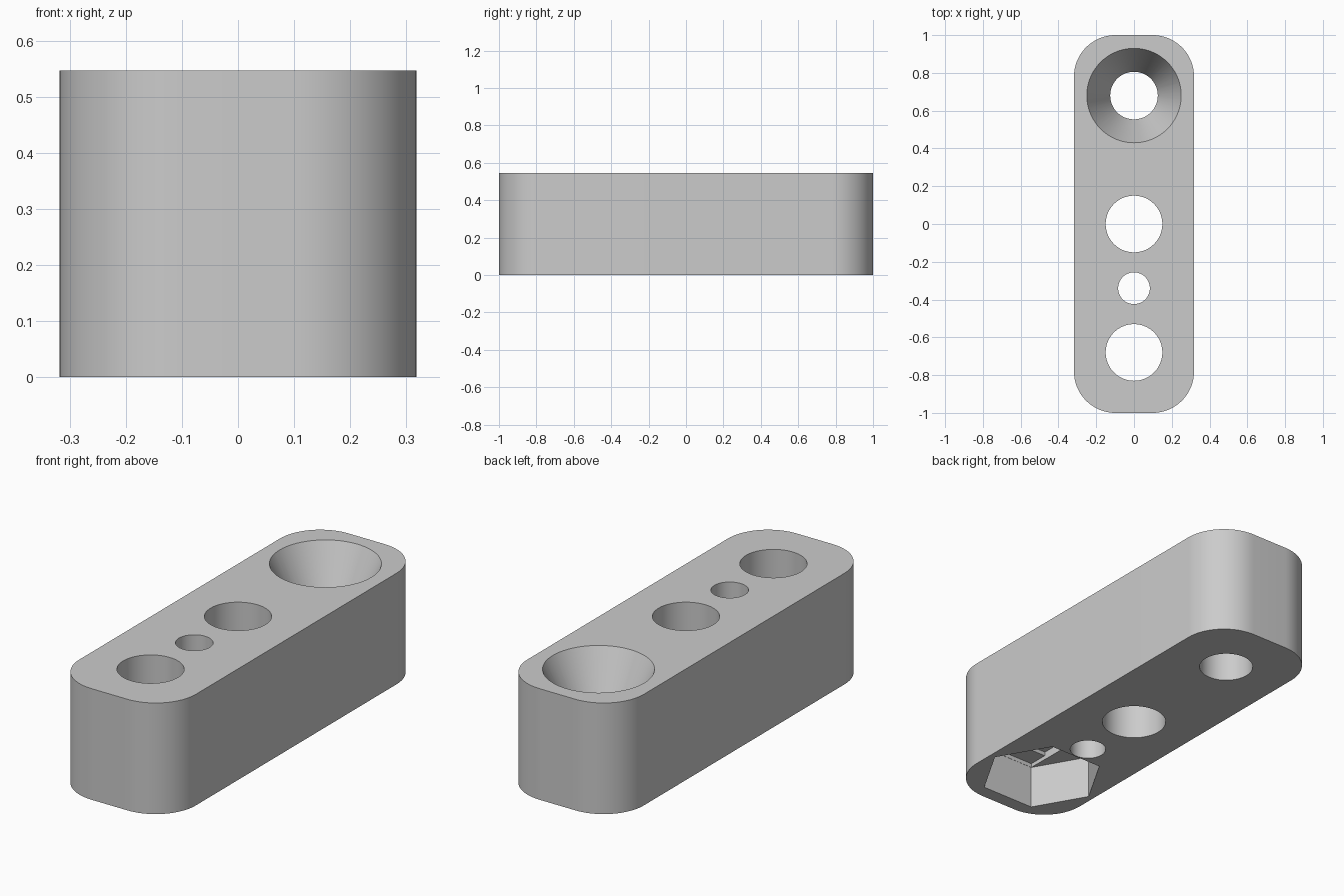
import bpy, bmesh
from math import pi, cos, sin, radians

if "Cube" in bpy.data.objects:
    bpy.data.objects.remove(bpy.data.objects["Cube"], do_unlink=True)

HALF_W, HALF_L, HEIGHT, CORNER = 0.318, 1.0, 0.547, 0.22
OVER = 0.05  # how far cutters poke out of the block

grey = bpy.data.materials.new("light grey")
grey.use_nodes = True
grey.diffuse_color = (0.6, 0.6, 0.6, 1)
grey.node_tree.nodes["Principled BSDF"].inputs["Base Color"].default_value = (0.6, 0.6, 0.6, 1)


def loft(name, rings):
    """Closed solid through (outline, z) rings, listed from bottom to top."""
    bm = bmesh.new()
    loops = [[bm.verts.new((x, y, z)) for x, y in outline] for outline, z in rings]
    n = len(loops[0])
    for low, high in zip(loops, loops[1:]):
        for i in range(n):
            j = (i + 1) % n
            bm.faces.new((low[i], low[j], high[j], high[i]))
    bm.faces.new(loops[0][::-1])
    bm.faces.new(loops[-1])
    mesh = bpy.data.meshes.new(name)
    bm.to_mesh(mesh)
    bm.free()
    obj = bpy.data.objects.new(name, mesh)
    mesh.materials.append(grey)
    bpy.context.collection.objects.link(obj)
    return obj


def circle(r, y, n=72):
    return [(r * cos(2 * pi * i / n), y + r * sin(2 * pi * i / n)) for i in range(n)]


def rect(hx, hy, y):
    return [(-hx, y - hy), (hx, y - hy), (hx, y + hy), (-hx, y + hy)]


def rounded_rect(hx, hy, r, steps=20):
    pts = []
    for k, (sx, sy) in enumerate([(1, 1), (-1, 1), (-1, -1), (1, -1)]):
        for i in range(steps + 1):
            a = pi / 2 * (k + i / steps)
            pts.append((sx * (hx - r) + r * cos(a), sy * (hy - r) + r * sin(a)))
    return pts


# Main block
outline = rounded_rect(HALF_W, HALF_L, CORNER)
block = loft("block", [(outline, 0), (outline, HEIGHT)])

# Straight through holes
cutters = [loft("hole_cutter", [(circle(r, y), -OVER), (circle(r, y), HEIGHT + OVER)])
           for r, y in [(0.15, 0), (0.084, -0.34), (0.15, -0.68)]]

# Countersunk hole: straight shaft, then a cone open at the top
SINK, R_IN, R_OUT = 0.26, 0.126, 0.25
slope = (R_OUT - R_IN) / SINK
cutters.append(loft("countersink_cutter", [
    (circle(R_IN, 0.68), -OVER), (circle(R_IN, 0.68), HEIGHT - SINK),
    (circle(R_OUT + slope * OVER, 0.68), HEIGHT + OVER)]))

# Hexagonal nut pocket from below, with two shallow bridging steps above it
NUT_Y, NUT_R, DEPTH, STEP = -0.68, 0.29, 0.216, 0.02
for shape, top in [(circle(NUT_R, NUT_Y, 6), DEPTH),
                   (rect(0.145, 0.25, NUT_Y), DEPTH + STEP),
                   (rect(0.146, 0.151, NUT_Y), DEPTH + 2 * STEP)]:
    cutters.append(loft("pocket_cutter", [(shape, -OVER), (shape, top)]))

# Cut everything and discard the cutters
bpy.ops.object.select_all(action='DESELECT')
bpy.context.view_layer.objects.active = block
block.select_set(True)
for cutter in cutters:
    cutter.hide_render = True
    mod = block.modifiers.new("cut", 'BOOLEAN')
    mod.operation, mod.solver, mod.object = 'DIFFERENCE', 'EXACT', cutter
    bpy.ops.object.modifier_apply(modifier=mod.name)
    bpy.data.objects.remove(cutter, do_unlink=True)

bpy.ops.object.shade_smooth_by_angle(angle=radians(25))
